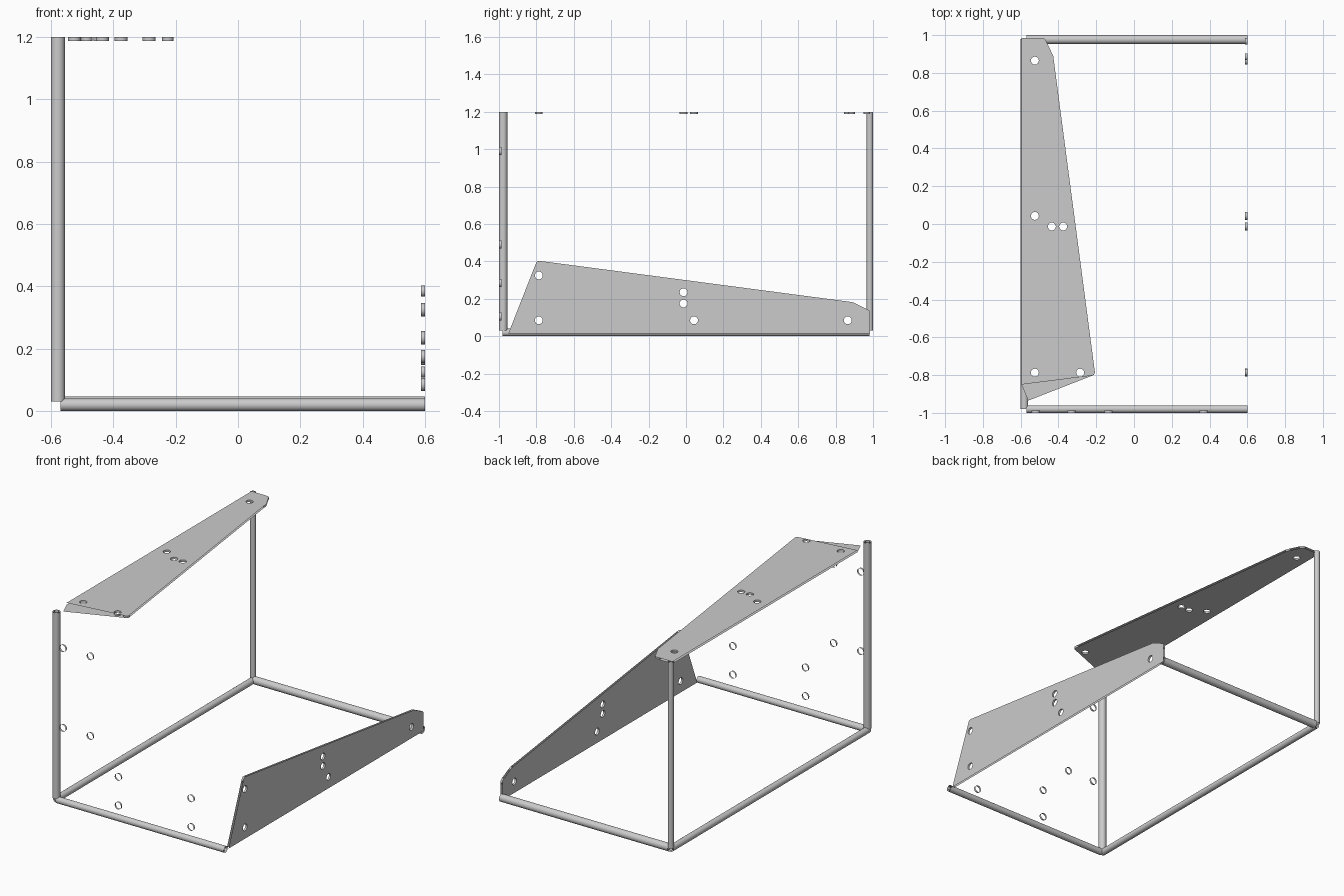
import bpy, bmesh, math
from mathutils import Vector
from mathutils.geometry import convex_hull_2d

if "Cube" in bpy.data.objects:
    bpy.data.objects.remove(bpy.data.objects["Cube"])

T = 0.0125          # sheet thickness
HOLE_R = 0.021


def finish(name, bm):
    me = bpy.data.meshes.new(name)
    bm.to_mesh(me)
    bm.free()
    ob = bpy.data.objects.new(name, me)
    bpy.context.collection.objects.link(ob)
    bpy.ops.object.select_all(action='DESELECT')
    ob.select_set(True)
    bpy.context.view_layer.objects.active = ob
    bpy.ops.object.shade_smooth_by_angle(angle=math.radians(35))
    return ob


def circle(cx, cy, r, n=24):
    return [(cx + r * math.cos(2 * math.pi * i / n),
             cy + r * math.sin(2 * math.pi * i / n)) for i in range(n)]


def wall(bm, start, end, r, n=24):
    """Open cylinder between two points."""
    a, b = Vector(start), Vector(end)
    q = (b - a).to_track_quat('Z', 'Y')
    ring = [q @ Vector((x, y, 0)) for x, y in circle(0, 0, r, n)]
    lo = [bm.verts.new(a + p) for p in ring]
    hi = [bm.verts.new(b + p) for p in ring]
    for i in range(n):
        j = (i + 1) % n
        bm.faces.new((lo[i], lo[j], hi[j], hi[i]))


def tube(name, start, end, d):
    """Hollow open-ended edge rail."""
    bm = bmesh.new()
    wall(bm, start, end, d / 2)
    wall(bm, start, end, d / 2 - 0.008)
    return finish(name, bm)


# edge rails: start, end, diameter
tube("front_post", (-0.5775, -0.9775, 0.03), (-0.5775, -0.9775, 1.2), 0.045)
tube("back_post", (-0.583, 0.983, 0.03), (-0.583, 0.983, 1.2), 0.034)
tube("front_rail", (-0.57, -0.98, 0.02), (0.6, -0.98, 0.02), 0.04)
tube("back_rail", (-0.57, 0.9765, 0.0235), (0.6, 0.9765, 0.0235), 0.047)
tube("left_rail", (-0.58, -0.98, 0.02), (-0.58, 0.98, 0.02), 0.04)

# tapered flanges, described by u (distance from fold) and y
HOLES = [(0.085, 0.865), (0.085, 0.043), (0.175, -0.013),
         (0.235, -0.013), (0.085, -0.787), (0.325, -0.787)]
CORNERS = [(0.165, 0.885), (0.125, 0.967), (0.385, -0.785)]
CORNER_R = 0.018


def flange(name, place, outer_end, inner_end):
    bm = bmesh.new()
    for depth, ends in ((0, outer_end), (T, inner_end)):
        pts = [(0.014, 0.985)] + ends
        for c in CORNERS:
            pts += circle(*c, CORNER_R)
        hull = [pts[i] for i in convex_hull_2d([Vector(p) for p in pts])]
        edges = []
        for loop in [hull] + [circle(*h, HOLE_R) for h in HOLES]:
            vs = [bm.verts.new(place(u, y, depth)) for u, y in loop]
            edges += [bm.edges.new((vs[i - 1], vs[i])) for i in range(len(vs))]
        bmesh.ops.triangle_fill(bm, use_beauty=True, use_dissolve=False, edges=edges)
    # hole walls and rounded corner walls
    for spots, r in ((HOLES, HOLE_R), (CORNERS, CORNER_R)):
        for u, y in spots:
            wall(bm, place(u, y, 0), place(u, y, T), r)
    return finish(name, bm)


flange("top_flange", lambda u, y, d: (u - 0.61, y, 1.2 - d),
       [(0.014, -0.85)], [(0.014, -0.85), (0.05, -0.935)])
flange("right_flange", lambda u, y, d: (0.6 - d, y, u),
       [(0.014, -0.95)], [(0.014, -0.95)])

# mounting hole rims in the open front plane
bm = bmesh.new()
for xs, zs in (((-0.52, -0.33), (0.99, 0.49)), ((-0.135, 0.37), (0.285, 0.105))):
    for x in xs:
        for z in zs:
            wall(bm, (x, -1.0, z), (x, -1.0 + T, z), 0.022)
finish("front_hole_rims", bm)
